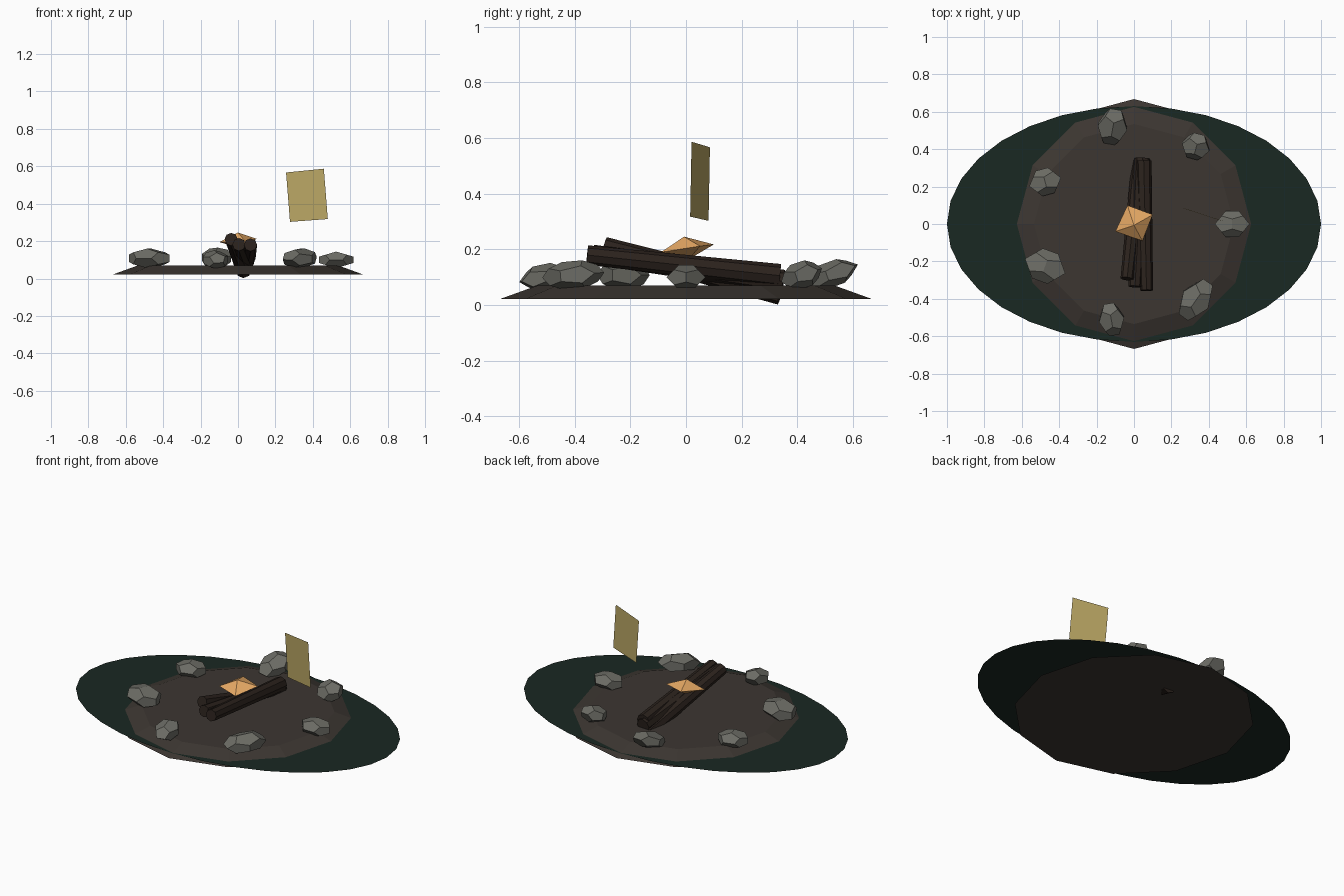
import bpy, bmesh, math
from mathutils import Vector, Matrix

if "Cube" in bpy.data.objects:
    bpy.data.objects.remove(bpy.data.objects["Cube"])


def material(name, rgb):
    m = bpy.data.materials.new(name)
    m.diffuse_color = (*rgb, 1)
    m.use_nodes = True
    m.node_tree.nodes["Principled BSDF"].inputs["Base Color"].default_value = m.diffuse_color
    return m


EARTH = material("earth", (0.045, 0.037, 0.031))
STONE = material("stone", (0.15, 0.15, 0.13))
BARK = material("bark", (0.024, 0.016, 0.012))
GRASS = material("dark_green", (0.010, 0.021, 0.016))
EMBER = material("ember_orange", (0.80, 0.40, 0.13))
GOLD = material("gold", (0.50, 0.39, 0.13))


def add_object(name, bm, mat):
    bmesh.ops.recalc_face_normals(bm, faces=bm.faces)
    mesh = bpy.data.meshes.new(name)
    bm.to_mesh(mesh)
    bm.free()
    mesh.materials.append(mat)
    ob = bpy.data.objects.new(name, mesh)
    bpy.context.collection.objects.link(ob)
    return ob


def hull(name, points, mat, xf=Matrix.Identity(4)):
    bm = bmesh.new()
    for p in points:
        bm.verts.new(xf @ Vector(p))
    bmesh.ops.convex_hull(bm, input=bm.verts)
    bmesh.ops.dissolve_limit(bm, angle_limit=0.02, verts=bm.verts, edges=bm.edges)
    return add_object(name, bm, mat)


# flat oval glow on the ground
bm = bmesh.new()
bmesh.ops.create_circle(bm, cap_ends=True, segments=32, radius=1,
                        matrix=Matrix.Translation((0, 0, 0.037)) @ Matrix.Diagonal((1, 0.63, 1, 1)))
add_object("ground_oval", bm, GRASS)

# earth mound
bm = bmesh.new()
bmesh.ops.create_cone(bm, cap_ends=True, segments=12, radius1=0.668, radius2=0.535,
                      depth=0.048, matrix=Matrix.Translation((0, 0, 0.046)))
add_object("earth_base", bm, EARTH)

# ring of dodecahedral stones: centre, radii, yaw and tilt in degrees
s, PHI = (-1, 1), (1 + 5 ** 0.5) / 2
DODECA = [(x, y, z) for x in s for y in s for z in s]
for a in s:
    for b in s:
        p, q = a / PHI, b * PHI
        DODECA += [(0, p, q), (p, q, 0), (q, 0, p)]
STONES = [
    ((0.525, 0.00, 0.10), (0.093, 0.070, 0.044), 0, 0),
    ((0.33, 0.415, 0.108), (0.075, 0.072, 0.047), -15, 18),
    ((-0.115, 0.52, 0.11), (0.080, 0.100, 0.045), -10, 20),
    ((-0.475, 0.225, 0.10), (0.088, 0.070, 0.045), 15, 0),
    ((-0.475, -0.225, 0.108), (0.115, 0.085, 0.052), -20, 0),
    ((-0.12, -0.51, 0.102), (0.068, 0.088, 0.044), 10, 12),
    ((0.33, -0.405, 0.108), (0.080, 0.115, 0.050), -35, 5),
]
for i, (c, r, yaw, tilt) in enumerate(STONES):
    xf = (Matrix.Translation(c) @ Matrix.Rotation(math.radians(tilt), 4, 'X')
          @ Matrix.Rotation(math.radians(yaw), 4, 'Z')
          @ Matrix.Diagonal((*[v / PHI for v in r], 1)))
    hull(f"stone_{i + 1}", DODECA, STONE, xf)

# tapered logs leaning from the front end down to the back end
LOGS = [
    ((0.067, -0.355, 0.18), (0.052, 0.337, 0.106)),
    ((0.005, -0.335, 0.182), (0.045, 0.350, 0.085)),
    ((-0.037, -0.293, 0.210), (0.030, 0.340, 0.043)),
]
for i, (a, b) in enumerate(LOGS):
    a, b = Vector(a), Vector(b)
    d = b - a
    xf = Matrix.Translation((a + b) / 2) @ d.to_track_quat('Z', 'Y').to_matrix().to_4x4()
    bm = bmesh.new()
    bmesh.ops.create_cone(bm, cap_ends=True, segments=8, radius1=0.035,
                          radius2=0.042, depth=d.length, matrix=xf)
    add_object(f"log_{i + 1}", bm, BARK)

# flattened ember resting on the logs
hull("ember", [(-0.035, 0.10, 0.218), (0.10, 0.05, 0.212), (0.045, -0.09, 0.19),
               (-0.10, -0.04, 0.195), (0, -0.007, 0.246), (0, 0.01, 0.165)], EMBER)

# thin floating panel
bm = bmesh.new()
bm.faces.new([bm.verts.new(p) for p in [
    (0.257, 0.086, 0.567), (0.278, 0.081, 0.303),
    (0.480, 0.015, 0.318), (0.459, 0.020, 0.587)]])
add_object("floating_panel", bm, GOLD)
